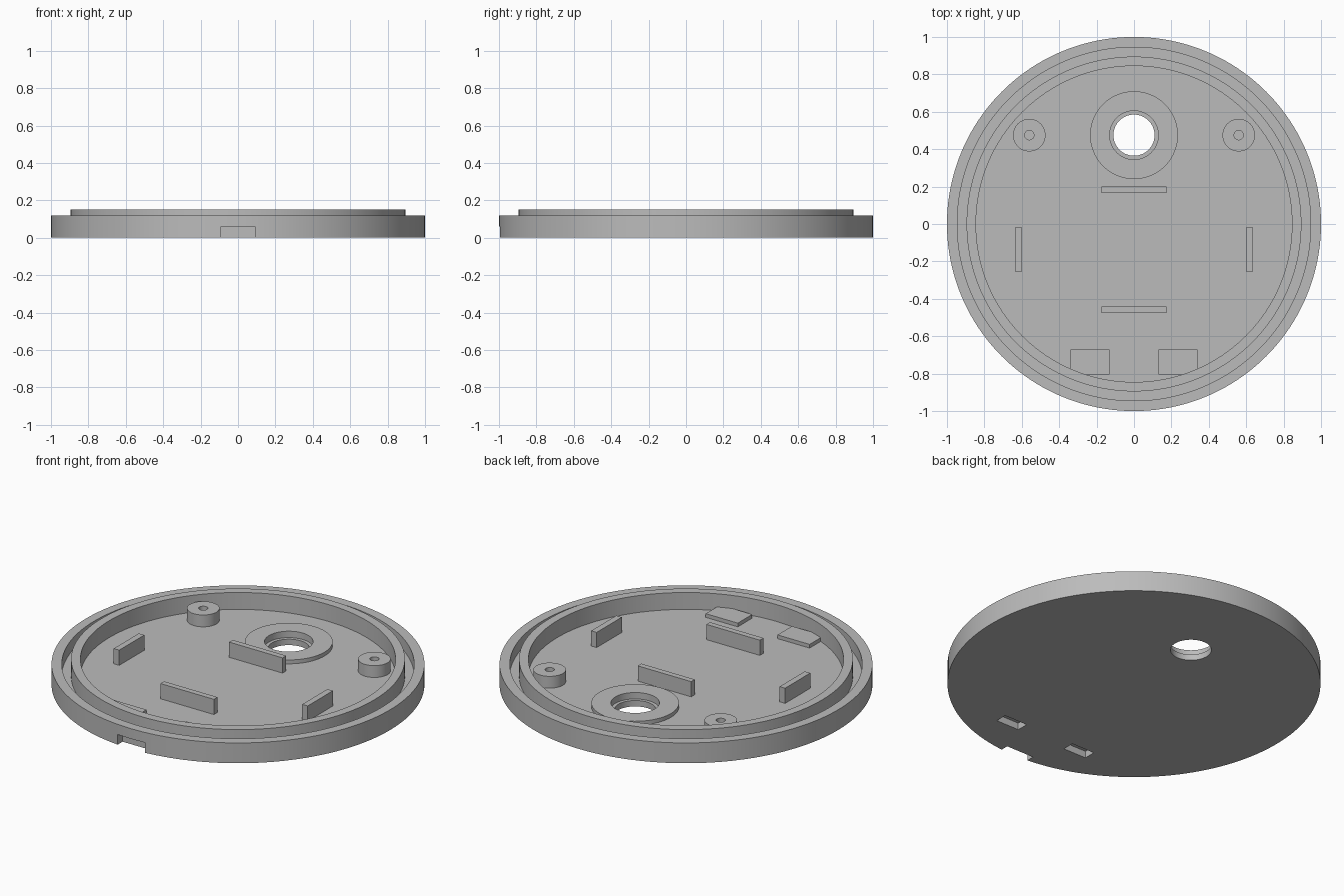
import bpy, bmesh, math
from mathutils import Vector

if "Cube" in bpy.data.objects:
    bpy.data.objects.remove(bpy.data.objects["Cube"])

grey = bpy.data.materials.new("plain_grey")
grey.use_nodes = True
COLOUR = (0.5, 0.5, 0.5, 1)
grey.diffuse_color = COLOUR
for node in grey.node_tree.nodes:
    if node.type == "BSDF_PRINCIPLED":
        node.inputs["Base Color"].default_value = COLOUR

FLOOR = 0.05
SUNK = FLOOR - 0.01


def finish(bm, name):
    bmesh.ops.recalc_face_normals(bm, faces=bm.faces)
    mesh = bpy.data.meshes.new(name)
    bm.to_mesh(mesh)
    bm.free()
    obj = bpy.data.objects.new(name, mesh)
    mesh.materials.append(grey)
    bpy.context.collection.objects.link(obj)
    return obj


def lathe(name, profile, centre=(0, 0), steps=128):
    """Spin a closed (radius, height) profile about a vertical axis."""
    bm = bmesh.new()
    verts = [bm.verts.new((r, 0, z)) for r, z in profile]
    edges = [bm.edges.new((a, b)) for a, b in zip(verts, verts[1:] + verts[:1])]
    bmesh.ops.spin(bm, geom=verts + edges, cent=(0, 0, 0), axis=(0, 0, 1),
                   angle=math.tau, steps=steps, use_merge=True)
    bmesh.ops.remove_doubles(bm, verts=bm.verts, dist=1e-5)
    bmesh.ops.dissolve_degenerate(bm, edges=bm.edges, dist=1e-6)
    bmesh.ops.translate(bm, verts=bm.verts, vec=(*centre, 0))
    return finish(bm, name)


def box(name, low, high):
    low, high = Vector(low), Vector(high)
    bm = bmesh.new()
    bmesh.ops.create_cube(bm, size=1)
    bmesh.ops.scale(bm, verts=bm.verts, vec=high - low)
    bmesh.ops.translate(bm, verts=bm.verts, vec=(low + high) / 2)
    return finish(bm, name)


def activate(obj):
    bpy.ops.object.select_all(action="DESELECT")
    obj.select_set(True)
    bpy.context.view_layer.objects.active = obj


def cut(target, cutter):
    activate(target)
    mod = target.modifiers.new("cut", "BOOLEAN")
    mod.operation, mod.solver, mod.object = "DIFFERENCE", "EXACT", cutter
    bpy.ops.object.modifier_apply(modifier=mod.name)
    bpy.data.objects.remove(cutter)


# Round base with outer rim, groove and raised inner lip
base = lathe("base_tray", [
    (0, 0), (1, 0), (1, 0.12), (0.945, 0.12), (0.945, FLOOR), (0.895, FLOOR),
    (0.895, 0.15), (0.845, 0.15), (0.845, FLOOR), (0, FLOOR)], steps=160)
parts = [base]

# Stepped through hole with its raised collar
HOLE = (0, 0.475)
cut(base, lathe("hole_cutter", [
    (0, -0.1), (0.11, -0.1), (0.11, 0.035), (0.13, 0.035), (0.13, 0.2), (0, 0.2)], HOLE, 64))
parts.append(lathe("hole_collar", [
    (0.13, SUNK), (0.235, SUNK), (0.235, 0.073), (0.13, 0.073)], HOLE, 64))

# Cable notch in the front of the rim
cut(base, box("notch_cutter", (-0.09, -1.1, -0.1), (0.09, -0.95, 0.06)))

for side, word in ((1, "left"), (-1, "right")):
    # Screw posts with a blind hole
    parts.append(lathe(word + "_screw_post", [
        (0.025, SUNK), (0.087, SUNK), (0.087, 0.12), (0.025, 0.12)], (side * 0.56, 0.475), 48))

    # Raised pads above the underside slots
    pad = box(word + "_slot_pad", (side * 0.235 - 0.105, -0.805, SUNK + 0.005),
              (side * 0.235 + 0.105, -0.67, 0.072))
    cut(base, box("slot_cutter", (side * 0.235 - 0.075, -0.775, -0.1),
                  (side * 0.235 + 0.075, -0.705, 0.04)))
    parts.append(pad)

    # Side ribs
    parts.append(box(word + "_rib", (side * 0.617 - 0.018, -0.255, SUNK),
                     (side * 0.617 + 0.018, -0.02, 0.14)))

# Cross ribs
for word, y in (("front_rib", -0.458), ("back_rib", 0.184)):
    parts.append(box(word, (-0.175, y - 0.017, SUNK), (0.175, y + 0.017, 0.14)))

for part in parts:
    activate(part)
    bpy.ops.object.shade_smooth_by_angle(angle=math.radians(30))
